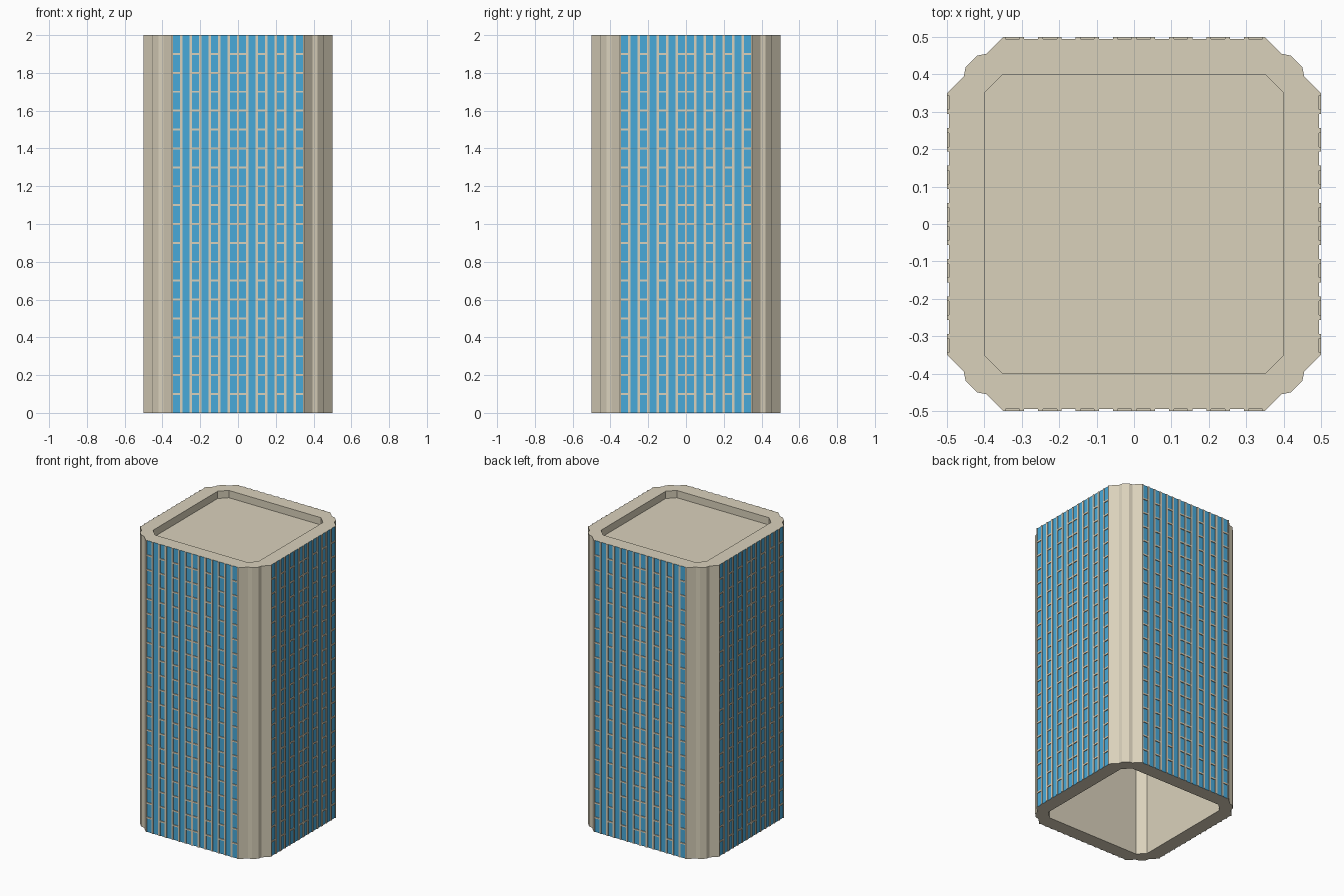
import bpy, bmesh
from mathutils import Matrix
from math import pi

if "Cube" in bpy.data.objects:
    bpy.data.objects.remove(bpy.data.objects["Cube"])

H, HALF, DEPTH = 2.0, 0.5, 0.005
BAY, MULLION = 0.05, 0.013


def material(name, rgb):
    m = bpy.data.materials.new(name)
    m.diffuse_color = (*rgb, 1)
    m.use_nodes = True
    m.node_tree.nodes["Principled BSDF"].inputs["Base Color"].default_value = m.diffuse_color
    return m


stone = material("warm stone", (0.70, 0.64, 0.50))
glass = material("blue glass", (0.065, 0.40, 0.70))


def finish(bm, name, mats):
    bmesh.ops.recalc_face_normals(bm, faces=bm.faces)
    mesh = bpy.data.meshes.new(name)
    bm.to_mesh(mesh)
    bm.free()
    for m in mats:
        mesh.materials.append(m)
    ob = bpy.data.objects.new(name, mesh)
    bpy.context.collection.objects.link(ob)
    return ob


def loop(bm, pts, z):
    vs = [bm.verts.new((x, y, z)) for x, y in pts]
    return vs, [bm.edges.new((vs[i], vs[(i + 1) % len(vs)])) for i in range(len(vs))]


def walls(bm, low, high):
    n = len(low)
    return [bm.faces.new((low[i], low[(i + 1) % n], high[(i + 1) % n], high[i])) for i in range(n)]


# One side of the plan: window slots between mullions, then the stepped corner
side, slot = [(-0.35, -HALF)], set()
for i in range(14):
    a = -0.35 + i * BAY + MULLION / 2
    b = a + BAY - MULLION
    slot.add(len(side) + 1)
    side += [(a, -HALF), (a, -HALF + DEPTH), (b, -HALF + DEPTH), (b, -HALF)]
side += [(0.35, -0.5), (0.395, -0.455), (0.42, -0.45), (0.45, -0.42), (0.455, -0.395)]


def turn(pts):
    out = []
    for k in range(4):
        for x, y in pts:
            for _ in range(k):
                x, y = -y, x
            out.append((x, y))
    return out


outer = turn(side)
inner = turn([(-0.35, -0.4), (0.35, -0.4)])

# Tower shell, open through the middle
bm = bmesh.new()
ob_low, e1 = loop(bm, outer, 0)
ob_high, e2 = loop(bm, outer, H)
in_low, e3 = loop(bm, inner, 0)
in_high, e4 = loop(bm, inner, H)
bmesh.ops.triangle_fill(bm, edges=e1 + e3, use_beauty=True)
bmesh.ops.triangle_fill(bm, edges=e2 + e4, use_beauty=True)
for i, f in enumerate(walls(bm, ob_low, ob_high)):
    f.material_index = 1 if i % len(side) in slot else 0
walls(bm, in_low, in_high)
finish(bm, "tower_shell", [stone, glass])

# Sunken roof slab
bm = bmesh.new()
lo, _ = loop(bm, inner, H - 0.06)
hi, _ = loop(bm, inner, H - 0.05)
walls(bm, lo, hi)
bm.faces.new(lo)
bm.faces.new(hi)
finish(bm, "roof_slab", [stone])

# Floor bars across every other bay, with a pair in the centre
bm = bmesh.new()
for k in range(4):
    for i in (0, 2, 4, 6, 7, 9, 11, 13):
        x = -0.35 + (i + 0.5) * BAY
        for j in range(1, 20):
            mat = (Matrix.Rotation(k * pi / 2, 4, 'Z')
                   @ Matrix.Translation((x, -HALF + DEPTH / 2, j * 0.1))
                   @ Matrix.Diagonal((BAY - MULLION, DEPTH, 0.01, 1)))
            bmesh.ops.create_cube(bm, size=1, matrix=mat)
finish(bm, "floor_bars", [stone])
